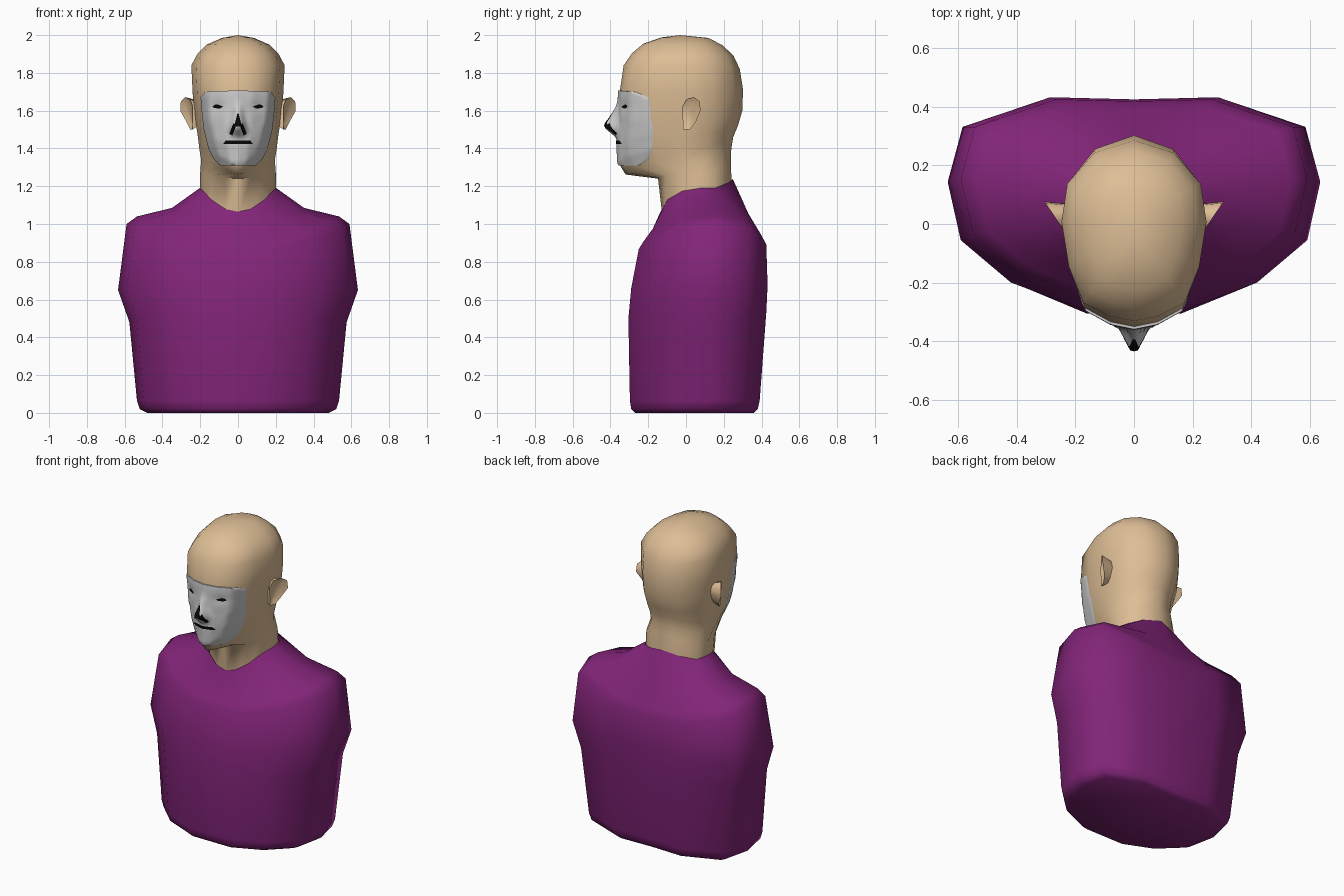
import bpy, bmesh, math
from mathutils import Vector
from mathutils.bvhtree import BVHTree

if "Cube" in bpy.data.objects:
    bpy.data.objects.remove(bpy.data.objects["Cube"])


def material(name, rgb):
    m = bpy.data.materials.new(name)
    m.diffuse_color = (*rgb, 1)
    m.use_nodes = True
    m.node_tree.nodes["Principled BSDF"].inputs["Base Color"].default_value = m.diffuse_color
    return m


SKIN = material("skin", (0.73, 0.515, 0.305))
SHIRT = material("purple shirt", (0.225, 0.018, 0.19))
GREY = material("pale grey face", (0.60, 0.60, 0.60))
BLACK = material("black", (0.002, 0.002, 0.002))

# half cross-sections, front centre to back centre, in unit size
BODY = [(0, -1), (.28, -1), (.66, -.75), (.93, -.35), (1, .2), (.92, .72), (.45, 1), (0, .98)]
SKULL = [(0, -1), (.33, -.95), (.7, -.8), (.9, -.4), (1, .1), (.92, .52), (.55, .86), (0, 1)]


def finish(name, bm, mat, angle=60):
    bmesh.ops.recalc_face_normals(bm, faces=bm.faces)
    me = bpy.data.meshes.new(name)
    bm.to_mesh(me)
    bm.free()
    me.materials.append(mat)
    ob = bpy.data.objects.new(name, me)
    bpy.context.collection.objects.link(ob)
    bpy.ops.object.select_all(action='DESELECT')
    ob.select_set(True)
    bpy.context.view_layer.objects.active = ob
    bpy.ops.object.shade_smooth_by_angle(angle=math.radians(angle))
    return ob


def ring(bm, half, hw, yf, yb, zf, zs, zb, taper=0):
    """Closed loop whose height differs at front, side and back."""
    pts = half + [(-x, y) for x, y in half[-2:0:-1]]
    out = []
    for x, y in pts:
        t, w = (y + 1) / 2, abs(x) ** 2.3
        z = zs * w + (zf + (zb - zf) * t) * (1 - w)
        narrow = 1 - taper * max(0, -y)
        out.append(bm.verts.new((x * hw * narrow, yf + (yb - yf) * t, z)))
    return out


def bridge(bm, a, b):
    n = len(a)
    for i in range(n):
        bm.faces.new((a[i], a[(i + 1) % n], b[(i + 1) % n], b[i]))


def interp(table, t):
    for (a, va), (b, vb) in zip(table, table[1:]):
        if t <= b:
            return va + (vb - va) * max(0, (t - a) / (b - a))
    return table[-1][1]


# torso: width, front y, back y, heights at front / side / back
bm = bmesh.new()
rings = [ring(bm, BODY, *r) for r in (
    (.48, -.27, .36, 0, 0, 0),
    (.52, -.29, .38, .02, .02, .02),
    (.535, -.297, .39, .065, .065, .065),
    (.575, -.305, .425, .5, .48, .54),
    (.635, -.29, .432, .66, .65, .68),
    (.59, -.25, .425, .86, 1.0, .87),
    (.535, -.225, .40, .90, 1.04, .92),
    (.35, -.175, .33, .97, 1.085, 1.05))]
rings.append(ring(bm, SKULL, .203, -.135, .248, 1.065, 1.19, 1.238))
for a, b in zip(rings, rings[1:]):
    bridge(bm, a, b)
bm.faces.new(rings[0])
finish("torso", bm, SHIRT)

# neck and head in one loft, last value narrows the jaw
bm = bmesh.new()
rings = [ring(bm, SKULL, *r) for r in (
    (.2, -.125, .242, 1.04, 1.16, 1.2, 0),
    (.2, -.148, .237, 1.24, 1.27, 1.34, 0),
    (.195, -.32, .24, 1.262, 1.34, 1.40, .48),
    (.205, -.355, .25, 1.32, 1.40, 1.46, .38),
    (.215, -.36, .275, 1.42, 1.48, 1.52, .2),
    (.228, -.355, .298, 1.53, 1.56, 1.6, .08),
    (.24, -.352, .302, 1.69, 1.69, 1.71, 0),
    (.247, -.33, .285, 1.84, 1.84, 1.82, 0),
    (.215, -.285, .252, 1.905, 1.90, 1.89, 0),
    (.165, -.225, .195, 1.955, 1.95, 1.945, 0),
    (.085, -.13, .12, 1.988, 1.985, 1.985, 0))]
for a, b in zip(rings, rings[1:]):
    bridge(bm, a, b)
top = bm.verts.new((0, -.03, 2.0))
last = rings[-1]
for i in range(len(last)):
    bm.faces.new((last[i - 1], last[i], top))
bmesh.ops.recalc_face_normals(bm, faces=bm.faces)
head_tree = BVHTree.FromBMesh(bm)
finish("head", bm, SKIN)


def front_y(tree, x, z):
    hit = tree.ray_cast(Vector((x, -2, z)), Vector((0, 1, 0)))[0]
    return hit.y if hit else -.3


# ears: flared outline joined to a smaller root inside the head
EAR = [(-.02, 1.62), (0, 1.66), (.04, 1.672), (.072, 1.65), (.077, 1.6),
       (.052, 1.54), (.02, 1.50), (-.015, 1.50)]
for side, label in ((-1, "left"), (1, "right")):
    bm = bmesh.new()
    outer, root, bowl = [], [], []
    for y, z in EAR:
        flare = (y + .02) * .68 * min(1, (z - 1.42) / .18)
        outer.append(bm.verts.new((side * (.24 + flare), y, z)))
        root.append(bm.verts.new((side * .215, .025 + (y - .025) * .8, 1.585 + (z - 1.585) * .8)))
        bowl.append(bm.verts.new((side * (.232 + flare * .75), .025 + (y - .025) * .65,
                                  1.59 + (z - 1.59) * .7)))
    bridge(bm, root, outer)
    bridge(bm, outer, bowl)
    bm.faces.new(bowl)
    finish(label + "_ear", bm, SKIN, 50)

# pale face panel laid over the head, with the nose raised from it
WIDTH = [(1.31, .095), (1.345, .13), (1.40, .157), (1.5, .182), (1.6, .193), (1.67, .198), (1.70, .175)]
NOSE = [(1.455, 0), (1.48, .03), (1.51, .068), (1.53, .066), (1.57, .036), (1.63, .006), (1.66, 0)]
NOSE_HALF = [(1.46, .055), (1.51, .056), (1.58, .032), (1.66, .028)]
SOCKET = .008
bm = bmesh.new()
ROWS, COLS = 26, 28
grid = []
for j in range(ROWS + 1):
    z = 1.31 + .39 * j / ROWS
    row = []
    for i in range(COLS + 1):
        u = 2 * i / COLS - 1
        x = u * interp(WIDTH, z)
        zz = z + .006 * (1 - u * u) * (j == ROWS)
        lift = interp(NOSE, z) * min(1, max(0, 1.35 * (1 - abs(x) / interp(NOSE_HALF, z))))
        dent = SOCKET * math.exp(-((abs(x) - .105) / .04) ** 2 - ((z - 1.62) / .025) ** 2)
        row.append(bm.verts.new((x, front_y(head_tree, x, zz) - .009 - lift + dent, zz)))
    grid.append(row)
for a, b in zip(grid, grid[1:]):
    for i in range(COLS):
        bm.faces.new((a[i], a[i + 1], b[i + 1], b[i]))
# turn the panel rim back into the head
rim = [e for e in bm.edges if e.is_boundary]
ext = bmesh.ops.extrude_edge_only(bm, edges=rim)["geom"]
for v in ext:
    if isinstance(v, bmesh.types.BMVert):
        v.co.y += .014
bmesh.ops.recalc_face_normals(bm, faces=bm.faces)
face_tree = BVHTree.FromBMesh(bm)
finish("face_panel", bm, GREY)


def plate(name, quads, cuts=5):
    """Thin black marking draped over the face panel."""
    bm = bmesh.new()
    for q in quads:
        bm.faces.new([bm.verts.new((x, 0, z)) for x, z in q])
    bmesh.ops.subdivide_edges(bm, edges=bm.edges[:], cuts=cuts, use_grid_fill=True)
    for v in bm.verts:
        v.co.y = front_y(face_tree, v.co.x, v.co.z) - .003
    finish(name, bm, BLACK)


def mirrored(q, s):
    return [(x * s, z) for x, z in q][::s]


# eyes, nose shading and mouth
EYE = [[(.078, 1.622), (.095, 1.612), (.12, 1.613), (.112, 1.634)],
       [(.112, 1.634), (.12, 1.613), (.137, 1.62), (.128, 1.629)]]
for s, label in ((-1, "left"), (1, "right")):
    plate(label + "_eye", [mirrored(q, s) for q in EYE])
    plate(label + "_nose_mark", [mirrored(
        [(.012, 1.515), (.03, 1.468), (.046, 1.478), (.024, 1.535)], s)])
plate("nose_tip_mark", [[(-.022, 1.515), (.022, 1.515), (.012, 1.55), (-.012, 1.55)],
                        [(-.012, 1.55), (.012, 1.55), (.003, 1.585), (-.003, 1.585)]])
plate("mouth", [[(-.078, 1.424), (.078, 1.424), (.065, 1.442), (-.065, 1.442)]])
